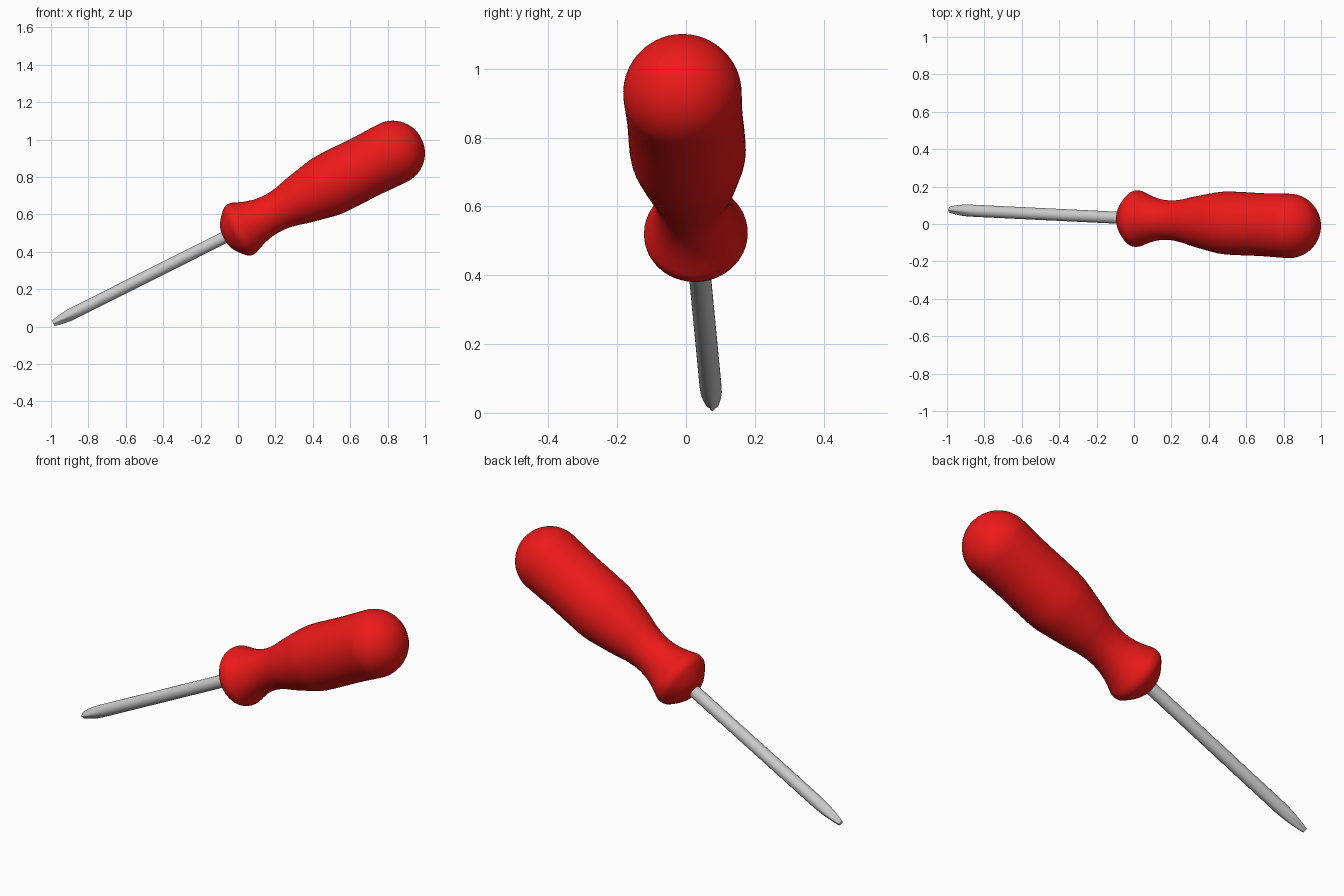
import bpy, bmesh
from math import cos, sin, pi
from mathutils import Vector

if "Cube" in bpy.data.objects:
    bpy.data.objects.remove(bpy.data.objects["Cube"])

# Tool axis: runs from the tip up to the middle of the rounded handle end
TIP = Vector((-0.988, 0.077, 0.018))
AXIS = (Vector((0.82, -0.010, 0.925)) - TIP).normalized()
ROT = AXIS.to_track_quat('Z', 'Y')


def smooth_profile(pts, steps=4):
    """Catmull-Rom curve through (distance, radius) points."""
    p = [Vector(q) for q in pts]
    p = [p[0]] + p + [p[-1]]
    out = []
    for a, b, c, d in zip(p, p[1:], p[2:], p[3:]):
        for i in range(steps):
            t = i / steps
            out.append(0.5 * (2 * b + (c - a) * t + (2 * a - 5 * b + 4 * c - d) * t * t
                              + (3 * b - a - 3 * c + d) * t ** 3))
    return out + [p[-1]]


def turned(name, profile, sides, flute=lambda s: 0.0, color=None, angle=40):
    """Closed turned body along the tool axis; flute(s) cuts four grooves."""
    bm = bmesh.new()
    rings = []
    for s, r in profile:
        ring = []
        for k in range(sides):
            a = 2 * pi * k / sides
            rr = r * (1 - flute(s) * (0.5 - 0.5 * cos(4 * a)))
            ring.append(bm.verts.new(TIP + ROT @ Vector((rr * cos(a), rr * sin(a), s))))
        rings.append(ring)
    for lo, hi in zip(rings, rings[1:]):
        for k in range(sides):
            j = (k + 1) % sides
            bm.faces.new((lo[k], lo[j], hi[j], hi[k]))
    bm.faces.new(rings[0][::-1])
    bm.faces.new(rings[-1])
    bmesh.ops.recalc_face_normals(bm, faces=bm.faces)
    mesh = bpy.data.meshes.new(name)
    bm.to_mesh(mesh)
    bm.free()
    obj = bpy.data.objects.new(name, mesh)
    bpy.context.collection.objects.link(obj)
    if color:
        mat = bpy.data.materials.new(name + "_color")
        mat.diffuse_color = color
        mat.use_nodes = True
        mat.node_tree.nodes["Principled BSDF"].inputs["Base Color"].default_value = mat.diffuse_color
        mesh.materials.append(mat)
    bpy.ops.object.select_all(action='DESELECT')
    obj.select_set(True)
    bpy.context.view_layer.objects.active = obj
    bpy.ops.object.shade_smooth_by_angle(angle=angle * pi / 180)
    return obj


# Handle: rounded collar, narrow neck, full grip and domed end
grip = [(1.02, 0.004), (1.026, 0.05), (1.046, 0.09), (1.08, 0.13), (1.105, 0.148),
        (1.135, 0.15), (1.165, 0.139), (1.21, 0.122), (1.265, 0.109), (1.33, 0.106),
        (1.40, 0.116), (1.453, 0.13), (1.55, 0.151), (1.64, 0.167), (1.75, 0.169),
        (1.862, 0.168), (1.95, 0.17)]
dome = [(2.035 + 0.17 * sin(i * pi / 16), 0.172 * cos(i * pi / 16)) for i in range(8)]
dome.append((2.204, 0.004))
turned("handle", smooth_profile(grip + dome), 48, color=(0.85, 0.01, 0.01, 1))

# Shaft: slim rod whose tapered cross tip carries four grooves
rod = [(0.0, 0.014), (0.012, 0.019), (0.05, 0.026), (0.09, 0.031), (0.13, 0.032),
       (0.17, 0.032), (0.6, 0.032), (1.12, 0.032)]
turned("shaft", rod, 32, flute=lambda s: 0.35 * max(0.0, 1 - s / 0.15))
